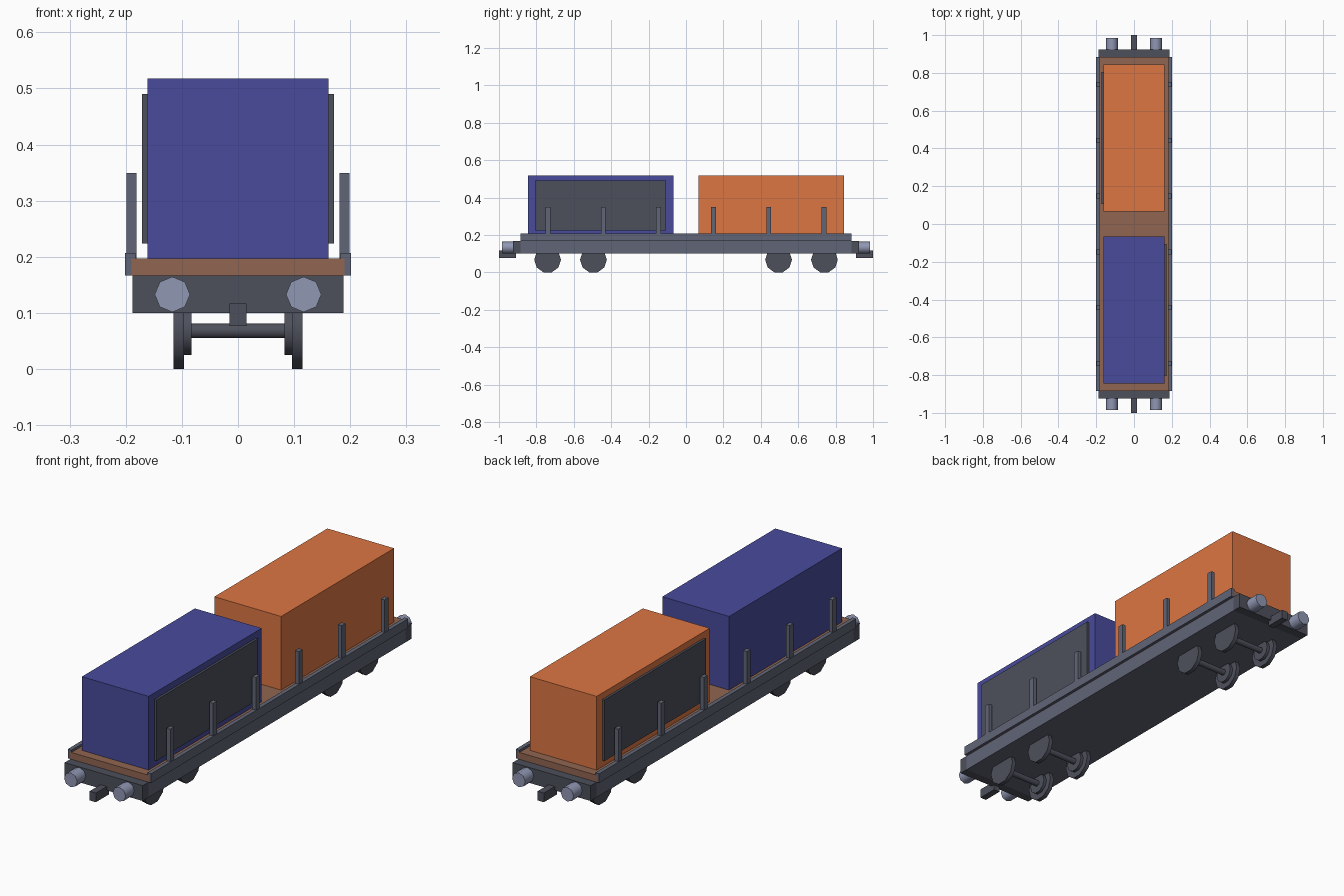
import bpy
import math

if "Cube" in bpy.data.objects:
    bpy.data.objects.remove(bpy.data.objects["Cube"])


def material(name, rgb):
    m = bpy.data.materials.new(name)
    m.diffuse_color = (*rgb, 1)
    m.use_nodes = True
    m.node_tree.nodes["Principled BSDF"].inputs["Base Color"].default_value = m.diffuse_color
    return m


STEEL = material("steel", (0.12, 0.13, 0.18))
DARK = material("dark_steel", (0.075, 0.08, 0.105))
BRIGHT = material("bright_steel", (0.28, 0.31, 0.45))
WOOD = material("wood", (0.28, 0.13, 0.08))
BLUE = material("blue", (0.065, 0.07, 0.33))
ORANGE = material("orange", (0.72, 0.18, 0.055))


def box(name, x, y, z, mat):
    """Box from (min, max) pairs on each axis."""
    spans = [(min(s), max(s)) for s in (x, y, z)]
    bpy.ops.mesh.primitive_cube_add(size=1, location=[(a + b) / 2 for a, b in spans])
    o = bpy.context.object
    o.name = name
    o.scale = [b - a for a, b in spans]
    bpy.ops.object.transform_apply(location=False, rotation=False, scale=True)
    o.data.materials.append(mat)
    return o


def rod(name, sides, radius, length, location, axis, mat, smooth=True):
    """Cylinder lying along the x or y axis."""
    rotation = (0, math.pi / 2, 0) if axis == "x" else (math.pi / 2, 0, 0)
    bpy.ops.mesh.primitive_cylinder_add(vertices=sides, radius=radius, depth=length,
                                        location=location, rotation=rotation)
    o = bpy.context.object
    o.name = name
    o.data.materials.append(mat)
    if smooth:
        bpy.ops.object.shade_smooth_by_angle(angle=math.radians(50))
    return o


# Chassis and deck
box("chassis_frame", (-0.188, 0.188), (-0.885, 0.885), (0.10, 0.167), STEEL)
box("deck", (-0.19, 0.19), (-0.885, 0.885), (0.167, 0.197), WOOD)

# Side rails and stakes
for sx in (-1, 1):
    box("side_rail", (sx * 0.183, sx * 0.201), (-0.885, 0.885), (0.167, 0.207), STEEL)
    for i in range(6):
        y = -0.7375 + 0.295 * i
        box("stake", (sx * 0.181, sx * 0.199), (y - 0.013, y + 0.013), (0.18, 0.349), STEEL)

# Buffer beams, buffers and couplers at both ends
for sy in (-1, 1):
    box("buffer_beam", (-0.188, 0.188), (sy * 0.885, sy * 0.925), (0.10, 0.167), DARK)
    box("coupler", (-0.015, 0.015), (sy * 0.91, sy * 1.0), (0.077, 0.117), DARK)
    for sx in (-1, 1):
        rod("buffer", 8, 0.0315, 0.07, (sx * 0.117, sy * 0.95, 0.133), "y", BRIGHT)

# Wheelsets: axle, outer wheel discs and smaller inner hubs
AXLE_Z = 0.068
for y in (-0.74, -0.495, 0.495, 0.74):
    rod("axle", 10, 0.0135, 0.18, (0, y, AXLE_Z), "x", DARK)
    for sx in (-1, 1):
        rod("wheel", 10, 0.0715, 0.019, (sx * 0.1055, y, AXLE_Z), "x", DARK)
        rod("wheel_hub", 10, 0.045, 0.015, (sx * 0.09, y, AXLE_Z), "x", DARK)

# Containers, each with one dark side panel
for label, s, mat in (("front", -1, BLUE), ("rear", 1, ORANGE)):
    box(label + "_container", (-0.161, 0.161), (s * 0.067, s * 0.845), (0.197, 0.518), mat)
    box(label + "_container_panel", (-s * 0.155, -s * 0.171), (s * 0.107, s * 0.806),
        (0.224, 0.49), DARK)
